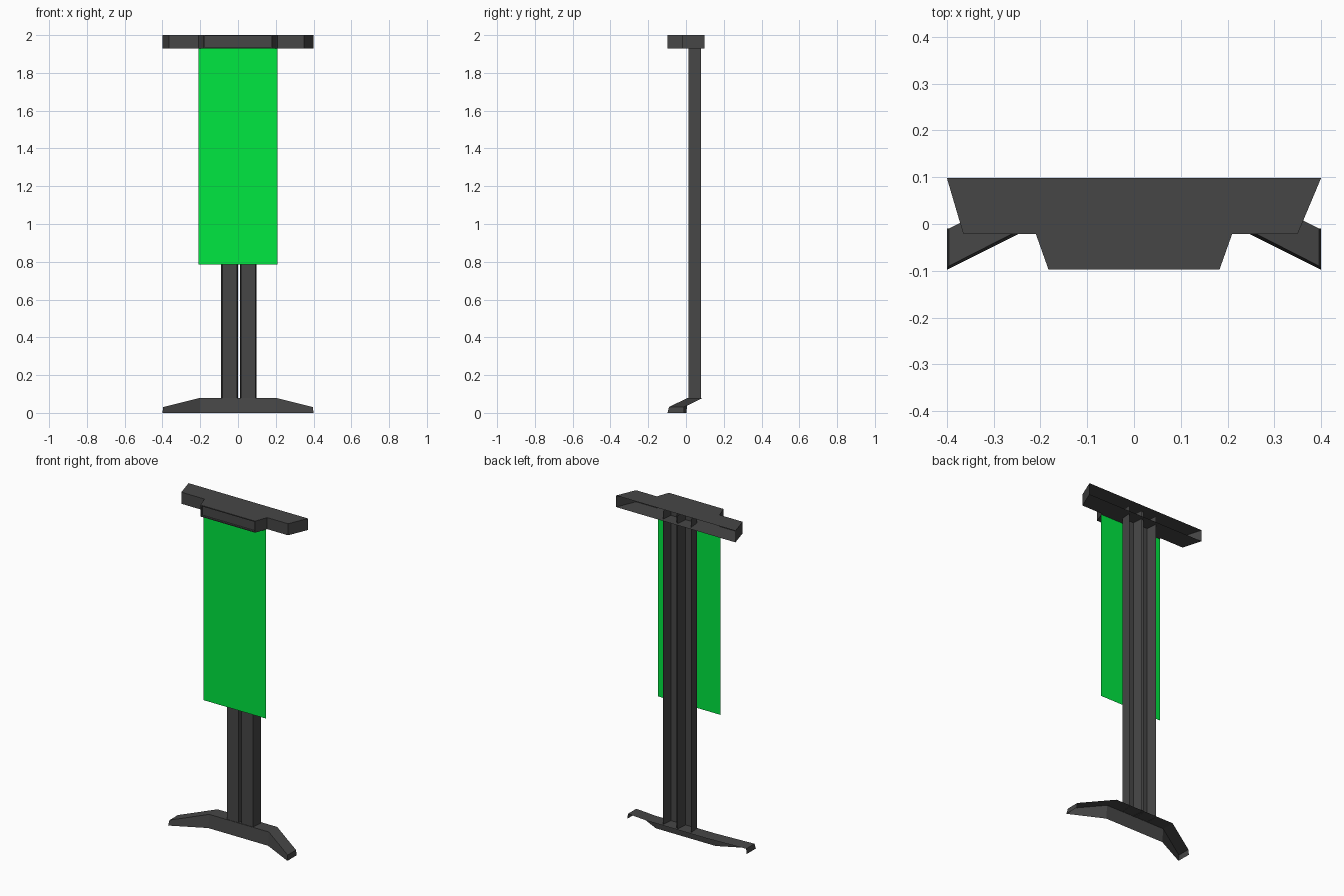
import bpy, bmesh

if "Cube" in bpy.data.objects:
    bpy.data.objects.remove(bpy.data.objects["Cube"])


def material(name, rgb):
    m = bpy.data.materials.new(name)
    m.diffuse_color = (*rgb, 1)
    m.use_nodes = True
    m.node_tree.nodes["Principled BSDF"].inputs["Base Color"].default_value = m.diffuse_color
    return m


DARK = material("dark grey", (0.062, 0.062, 0.062))
GREEN = material("bright green", (0.0, 0.8, 0.052))


def finish(name, bm, mat):
    mesh = bpy.data.meshes.new(name)
    bm.to_mesh(mesh)
    bm.free()
    mesh.materials.append(mat)
    obj = bpy.data.objects.new(name, mesh)
    bpy.context.collection.objects.link(obj)
    return obj


def open_shell(name, outline, z0, z1, mat, caps=False, recess=None):
    """Upright walls along an outline, open at the back, with optional floor,
    roof and one recessed wall."""
    bm = bmesh.new()
    low = [bm.verts.new((x, y, z0)) for x, y in outline]
    high = [bm.verts.new((x, y, z1)) for x, y in outline]
    walls = [bm.faces.new((low[i], low[i + 1], high[i + 1], high[i]))
             for i in range(len(outline) - 1)]
    if caps:
        bm.faces.new(high)
        bm.faces.new(low[::-1])
    if recess is not None:
        bm.normal_update()
        face = walls[recess]
        bmesh.ops.inset_region(bm, faces=[face], thickness=0.008)
        ring = bmesh.ops.inset_region(bm, faces=[face], thickness=0.0, depth=-0.012)
    return finish(name, bm, mat)


# Top housing: stepped box, open at the back, with a recessed front
open_shell("top_housing",
           [(-0.4, 0.098), (-0.365, -0.021), (-0.21, -0.021), (-0.183, -0.097),
            (0.183, -0.097), (0.21, -0.021), (0.35, -0.021), (0.4, 0.098)],
           1.93, 2.0, DARK, caps=True, recess=3)

# Two channel posts, slightly narrower in front, running up into the housing
for side, x0, x1 in (("left", -0.089, 0.0), ("right", 0.01, 0.098)):
    open_shell(side + "_post",
               [(x0, 0.079), (x0 + 0.006, 0.013), (x1 - 0.006, 0.013), (x1, 0.079)],
               0.079, 1.98, DARK)

# Green hanging panel, clear of the posts
bm = bmesh.new()
bm.faces.new([bm.verts.new((x, -0.03, z)) for x, z in
              ((-0.21, 0.785), (0.21, 0.785), (0.21, 1.93), (-0.21, 1.93))])
finish("green_panel", bm, GREEN)

# Foot: bent sheet with a front skirt and end walls, open behind and below
bm = bmesh.new()
rows = []
for x, y, z, flare in ((-0.396, -0.09, 0.031, -0.004), (-0.2, 0.01, 0.08, 0),
                       (0.2, 0.01, 0.08, 0), (0.396, -0.09, 0.031, 0.004)):
    rows.append([bm.verts.new(p) for p in
                 ((x + flare, y - 0.008, 0), (x, y, z), (x, y + 0.08, z))])
for a, b in zip(rows, rows[1:]):
    for k in range(2):
        bm.faces.new((a[k], b[k], b[k + 1], a[k + 1]))
for row, flip in ((rows[0], True), (rows[-1], False)):
    back = bm.verts.new((row[0].co.x, row[2].co.y, 0))
    loop = [row[0], back, row[2], row[1]]
    bm.faces.new(loop[::-1] if flip else loop)
finish("foot", bm, DARK)
